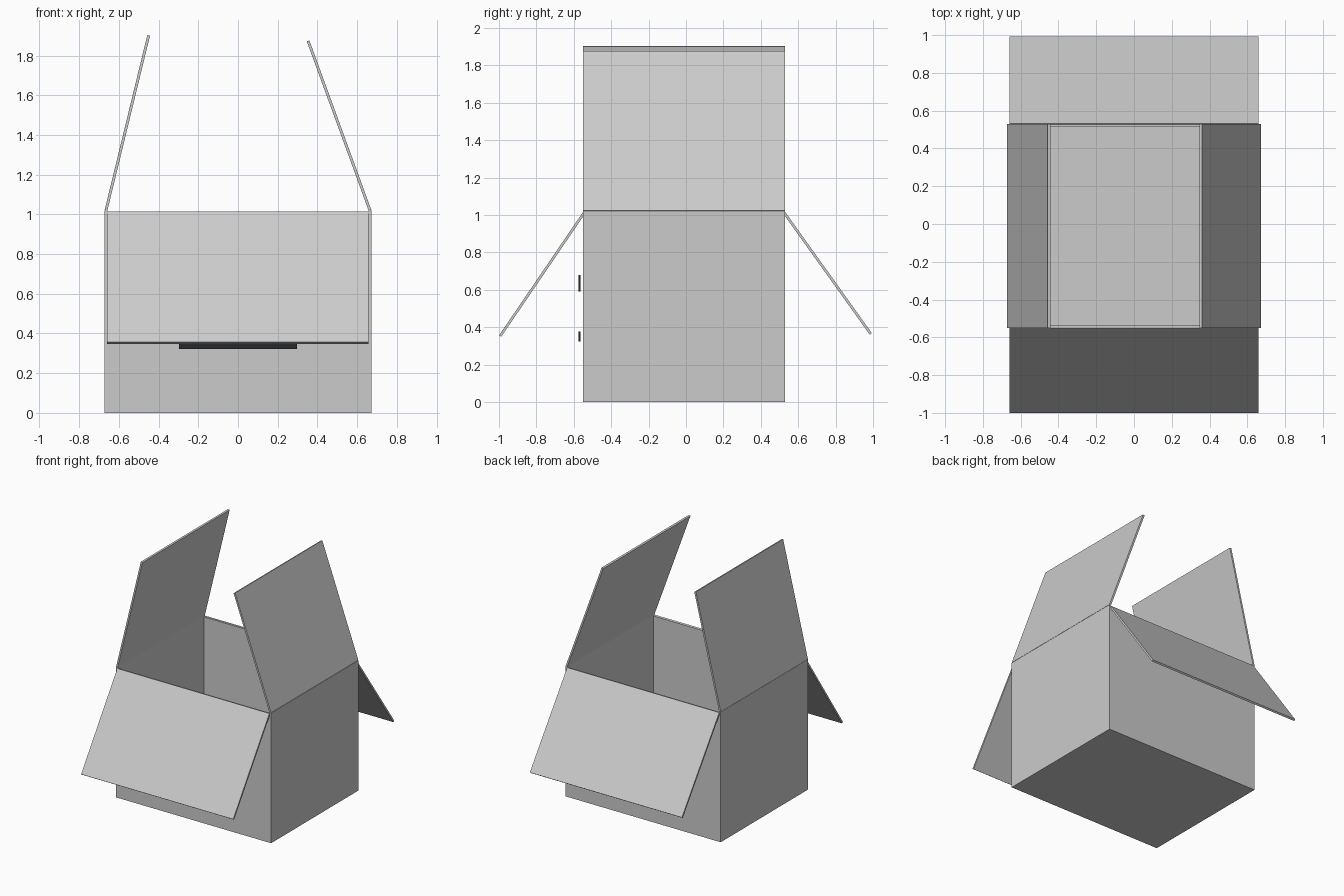
import bpy
from mathutils import Vector

if "Cube" in bpy.data.objects:
    bpy.data.objects.remove(bpy.data.objects["Cube"])

T = 0.014                      # cardboard thickness
X, Y0, Y1, H = 0.672, -0.55, 0.53, 1.02


def prism(name, profile, axis, lo, hi):
    """Extrude a 2D profile (x,z) along y, or (y,z) along x."""
    def place(p, d):
        return (p[0], d, p[1]) if axis == 'Y' else (d, p[0], p[1])
    n = len(profile)
    verts = [place(p, lo) for p in profile] + [place(p, hi) for p in profile]
    faces = [list(range(n)), list(range(2 * n - 1, n - 1, -1))]
    faces += [[i, i + n, (i + 1) % n + n, (i + 1) % n] for i in range(n)]
    if axis == 'X':
        faces = [f[::-1] for f in faces]
    # profiles run counter-clockwise
    mesh = bpy.data.meshes.new(name)
    mesh.from_pydata(verts, [], faces)
    ob = bpy.data.objects.new(name, mesh)
    bpy.context.collection.objects.link(ob)
    return ob


def rect(a, b, c, d):
    return [(a, c), (b, c), (b, d), (a, d)]


def flap(name, hinge, tip, axis, lo, hi):
    """Thin tilted board between a hinge point and a tip point."""
    a, b = Vector(hinge), Vector(tip)
    d = (b - a).normalized()
    n = Vector((-d.y, d.x)) * T / 2
    return prism(name, [a - n, b - n, b + n, a + n], axis, lo, hi)


# Floor and four walls of the open carton
prism("floor", rect(-X, X, 0, T), 'Y', Y0, Y1)
prism("left_wall", rect(-X, -X + T, T, H), 'Y', Y0, Y1)
prism("right_wall", rect(X - T, X, T, H), 'Y', Y0, Y1)
prism("front_wall", rect(Y0, Y0 + T, T, 1.01), 'X', -X + T, X - T)
prism("back_wall", rect(Y1 - T, Y1, T, 1.01), 'X', -X + T, X - T)

# Raised side flaps
flap("left_flap", (-0.665, 1.02), (-0.45, 1.902), 'Y', Y0, Y1)
flap("right_flap", (0.665, 1.02), (0.353, 1.874), 'Y', Y0, Y1)

# Drooping front and back flaps
flap("front_flap", (-0.546, 1.01), (-0.994, 0.352), 'X', -0.66, 0.658)
flap("back_flap", (0.526, 1.01), (0.988, 0.364), 'X', -0.66, 0.658)

# Dark plain label strips on the front wall
dark = bpy.data.materials.new("dark_print")
dark.diffuse_color = (0.02, 0.022, 0.025, 1)
dark.use_nodes = True
dark.node_tree.nodes["Principled BSDF"].inputs["Base Color"].default_value = dark.diffuse_color
for name, z0, z1 in (("upper_label", 0.59, 0.68), ("lower_label", 0.322, 0.376)):
    ob = prism(name, rect(-0.575, -0.563, z0, z1), 'X', -0.297, 0.297)
    ob.data.materials.append(dark)
